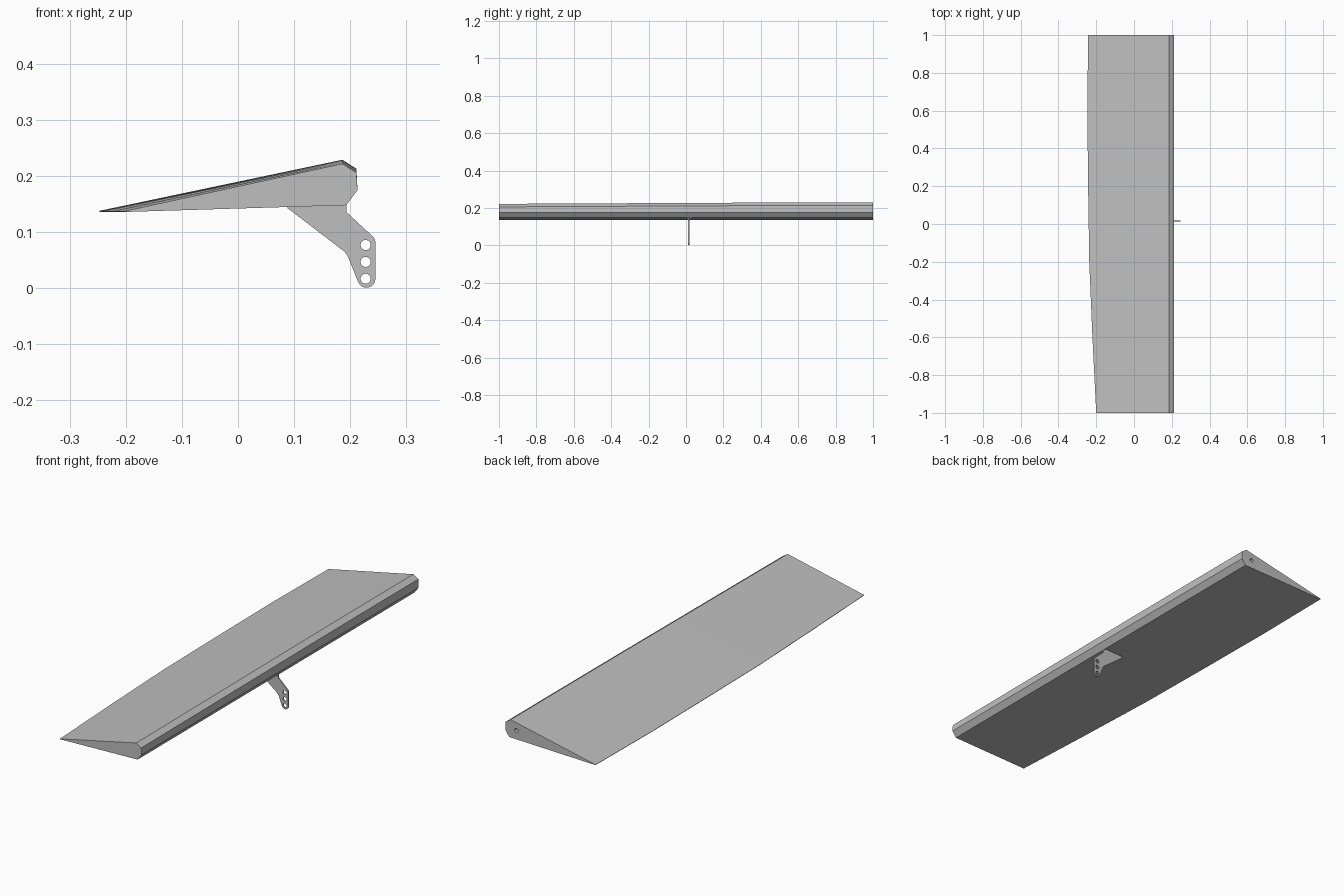
import bpy, bmesh, math
from mathutils import Vector

cube = bpy.data.objects.get("Cube")
if cube:
    bpy.data.objects.remove(cube)

grey = bpy.data.materials.new("light_grey")
grey.use_nodes = True
colour = (0.52, 0.52, 0.52, 1)
grey.diffuse_color = colour
grey.node_tree.nodes["Principled BSDF"].inputs["Base Color"].default_value = colour


def loft(name, sections):
    """Skin a row of equal-length outlines and cap both ends."""
    bm = bmesh.new()
    rings = [[bm.verts.new(p) for p in s] for s in sections]
    n = len(rings[0])
    for a, b in zip(rings, rings[1:]):
        for i in range(n):
            j = (i + 1) % n
            bm.faces.new((a[i], a[j], b[j], b[i]))
    bm.faces.new(rings[0])
    bm.faces.new(rings[-1])
    bmesh.ops.recalc_face_normals(bm, faces=bm.faces)
    mesh = bpy.data.meshes.new(name)
    bm.to_mesh(mesh)
    bm.free()
    mesh.materials.append(grey)
    obj = bpy.data.objects.new(name, mesh)
    bpy.context.collection.objects.link(obj)
    return obj


def prism(name, outline, y0, y1):
    return loft(name, [[(x, y, z) for x, z in outline] for y in (y0, y1)])


def arc(cx, cz, r, start, end, steps=8):
    angles = [math.radians(start + (end - start) * i / steps) for i in range(steps + 1)]
    return [(cx + r * math.cos(a), cz + r * math.sin(a)) for a in angles]


def cut(target, cutter):
    mod = target.modifiers.new("cut", 'BOOLEAN')
    mod.operation = 'DIFFERENCE'
    mod.solver = 'EXACT'
    mod.object = cutter
    cutter.hide_render = True
    cutter.hide_set(True)
    cutter.display_type = 'WIRE'


# Tapered panel: span position, trailing edge x, upper ridge height
stations = [(-1, -0.2, 0.222), (-0.6, -0.22, 0.224), (-0.2, -0.237, 0.226),
            (0.2, -0.243, 0.228), (0.6, -0.247, 0.229), (1, -0.243, 0.229)]
sections = []
for y, tail, top in stations:
    outline = [(tail, 0.138), (0.186, top), (0.211, top - 0.016),
               (0.213, 0.175), (0.193, 0.148), (tail, 0.136)]
    sections.append([(x, y, z) for x, z in outline])
panel = loft("control_surface", sections)

# Hinge pin hole in the back end
cut(panel, prism("pin_hole_cutter", arc(0.157, 0.187, 0.009, 0, 345, 23), 0.94, 1.05))

# Mounting slot on the underside
slot = [(0.088, 0.12), (0.19, 0.12), (0.19, 0.16), (0.088, 0.16)]
cut(panel, prism("slot_cutter", slot, 0.002, 0.03))

# Control horn with three linkage holes
outline = [(0.088, 0.16), (0.088, 0.143), (0.19, 0.065), (0.196, 0.056)]
outline += arc(0.229, 0.017, 0.016, 200, 360)
outline += arc(0.229, 0.081, 0.016, 0, 45, 4)
outline += [(0.193, 0.136), (0.193, 0.148), (0.185, 0.16)]
horn = prism("control_horn", outline, 0.012, 0.019)
for i in range(3):
    hole = arc(0.2275, 0.017 + 0.03 * i, 0.009, 0, 345, 23)
    cut(horn, prism(f"linkage_hole_cutter_{i + 1}", hole, -0.02, 0.05))
